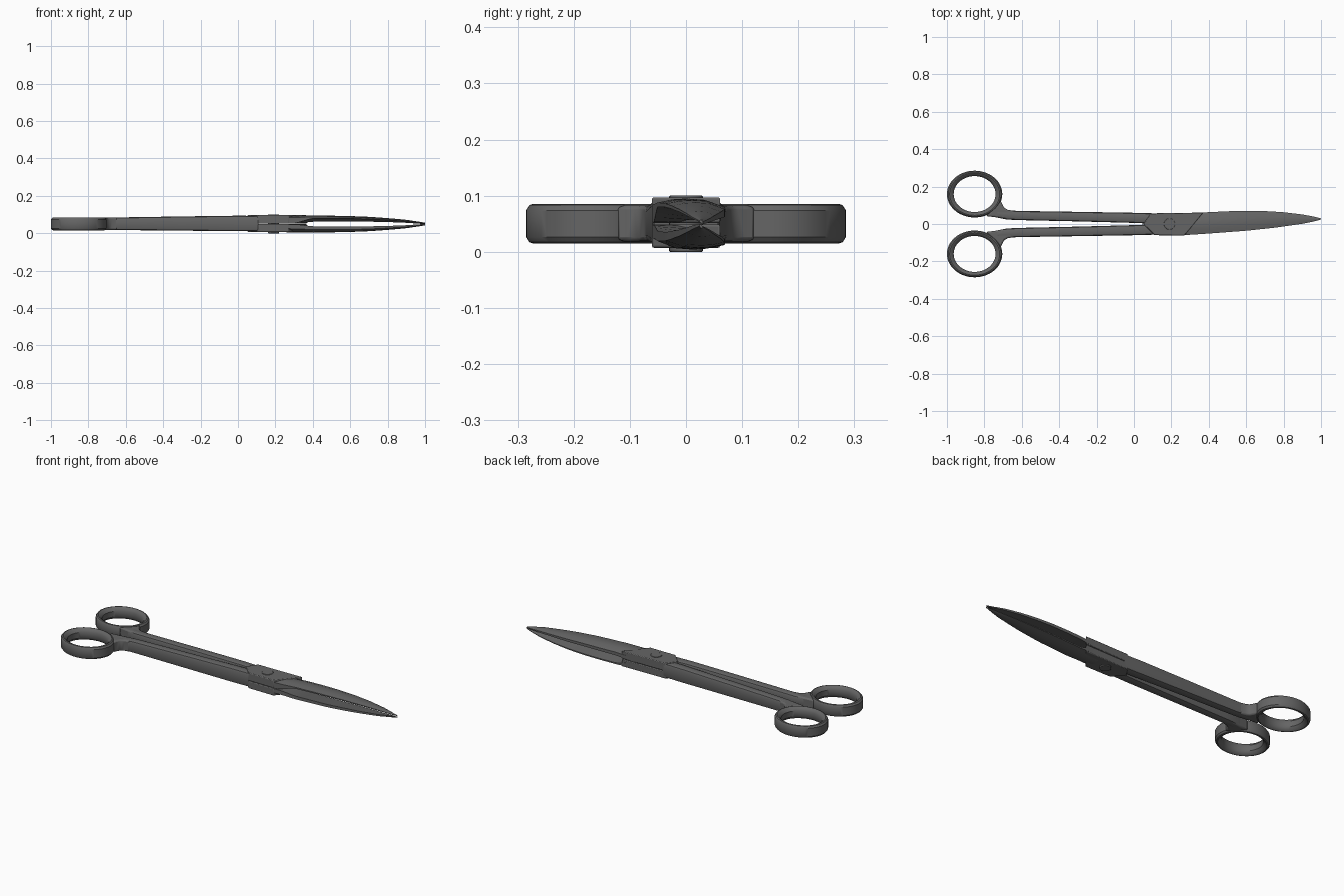
import bpy, bmesh, math

if "Cube" in bpy.data.objects:
    bpy.data.objects.remove(bpy.data.objects["Cube"])

steel = bpy.data.materials.new("grey_steel")
steel.diffuse_color = (0.13, 0.13, 0.13, 1)
steel.use_nodes = True
steel.node_tree.nodes["Principled BSDF"].inputs["Base Color"].default_value = steel.diffuse_color


def finish(bm, name, bevel=0.0, angle=35):
    bmesh.ops.recalc_face_normals(bm, faces=bm.faces)
    me = bpy.data.meshes.new(name)
    bm.to_mesh(me)
    bm.free()
    me.materials.append(steel)
    ob = bpy.data.objects.new(name, me)
    bpy.context.collection.objects.link(ob)
    if bevel:
        m = ob.modifiers.new("bevel", "BEVEL")
        m.width, m.segments, m.limit_method = bevel, 2, "ANGLE"
    bpy.ops.object.select_all(action="DESELECT")
    ob.select_set(True)
    bpy.context.view_layer.objects.active = ob
    bpy.ops.object.shade_smooth_by_angle(angle=math.radians(angle))
    return ob


def loft(name, sections, closed=False):
    """Skin a list of equal-length point loops."""
    bm = bmesh.new()
    loops = [[bm.verts.new(p) for p in s] for s in sections]
    pairs = list(zip(loops, loops[1:]))
    if closed:
        pairs.append((loops[-1], loops[0]))
    else:
        bm.faces.new(loops[0])
        bm.faces.new(loops[-1])
    for a, b in pairs:
        for i in range(len(a)):
            j = (i + 1) % len(a)
            bm.faces.new((a[i], a[j], b[j], b[i]))
    return finish(bm, name)


def prism(name, outline, z0, z1, bevel):
    bm = bmesh.new()
    f = bm.faces.new([bm.verts.new((x, y, z0)) for x, y in outline])
    r = bmesh.ops.extrude_face_region(bm, geom=[f])
    vs = [v for v in r["geom"] if isinstance(v, bmesh.types.BMVert)]
    bmesh.ops.translate(bm, vec=(0, 0, z1 - z0), verts=vs)
    return finish(bm, name, bevel)


def rounded(a0, a1, z0, z1, c):
    """Rectangle with rounded corners, as (across, height) points."""
    pts = []
    for k, (a, z) in enumerate([(a1 - c, z1 - c), (a0 + c, z1 - c), (a0 + c, z0 + c), (a1 - c, z0 + c)]):
        for t in (0, 1, 2):
            an = (k + t / 2) * math.pi / 2
            pts.append((a + c * math.cos(an), z + c * math.sin(an)))
    return pts


def lerp(table, x):
    for (xa, a), (xb, b) in zip(table, table[1:]):
        if x <= xb:
            return a + (b - a) * (x - xa) / (xb - xa)
    return table[-1][1]


# Handles: finger ring, shank and blending web on each side
for side, tag in ((1, "back"), (-1, "front")):
    rings = []
    for i in range(56):
        an = i * math.tau / 56
        c, s = math.cos(an), math.sin(an)
        rings.append([(-0.852 + c * (0.148 - 0.036 * (1 - t)),
                       side * (0.160 + s * (0.125 - 0.029 * (1 - t))), z)
                      for t, z in [(0, .034), (.3, .02), (.6, .015), (.8, .017), (1, .026),
                                   (1, .074), (.8, .083), (.6, .085), (.3, .08), (0, .066)]])
    loft(tag + "_finger_ring", rings, closed=True)

    shank = []
    for x, y0, y1, z0, z1 in [(-.73, .034, .075, .018, .083), (-.68, .024, .074, .018, .083),
                              (-.62, .021, .07, .017, .085), (-.3, .014, .065, .014, .09),
                              (0, .006, .06, .011, .094), (.11, .001, .057, .011, .093)]:
        shank.append([(x, side * y, z) for y, z in rounded(y0, y1, z0, z1, .012)])
    loft(tag + "_shank", shank)

    web = [(-.712, .125), (-.704, .105), (-.693, .086), (-.675, .076), (-.645, .071), (-.66, .028),
           (-.70, .030), (-.74, .036), (-.79, .042), (-.765, .068), (-.735, .095)]
    prism(tag + "_ring_web", [(x, side * y) for x, y in web], .018, .083, .008)

# Crossing plates at the pivot, upper and lower
plate = [(.05, .0), (.09, .057), (.37, .061), (.27, -.061), (.11, -.06)]
prism("upper_pivot_plate", plate, .051, .097, .004)
prism("lower_pivot_plate", plate, .007, .049, .004)

# Blades: bowed apart, meeting at the tip
top_y = [(.26, .058), (.4, .063), (.5, .068), (.6, .07), (.7, .069), (.8, .063), (.9, .051), (.96, .040), (1, .03)]
low_y = [(.26, -.06), (.4, -.051), (.6, -.036), (.75, -.02), (.9, .001), (.96, .013), (1, .024)]
outer = [(.26, .094), (.4, .095), (.5, .094), (.6, .092), (.7, .088), (.8, .081), (.9, .072), (1, .057)]
inner = [(.26, .051), (.32, .052), (.4, .062), (.6, .064), (.8, .06), (.9, .056), (1, .049)]
xs = [.26 + .74 * i / 30 for i in range(31)]
for tag, up in (("upper", True), ("lower", False)):
    secs = []
    for x in xs:
        y0, y1, zo, zi = (lerp(t, x) for t in (low_y, top_y, outer, inner))
        w, d = y1 - y0, zo - zi
        rise = .55 * min(1, max(0, (x - .3) / .1))   # inner face slopes to the cutting edge
        sec = [(0, zi + rise * d), (0, zi + .78 * d), (.25, zo - .04 * d), (.45, zo),
               (.7, zo - .06 * d), (1, zi + .55 * d), (1, zi)]
        if up:
            secs.append([(x, y0 + w * f, z) for f, z in sec])
        else:
            secs.append([(x, y1 - w * f, .099 - z) for f, z in sec])
    loft(tag + "_blade", secs)

# Pivot rivet through both halves
bm = bmesh.new()
bmesh.ops.create_cone(bm, cap_ends=True, segments=32, radius1=.03, radius2=.03, depth=.1)
bmesh.ops.translate(bm, vec=(.19, 0, .05), verts=bm.verts)
finish(bm, "pivot_rivet", .002)
